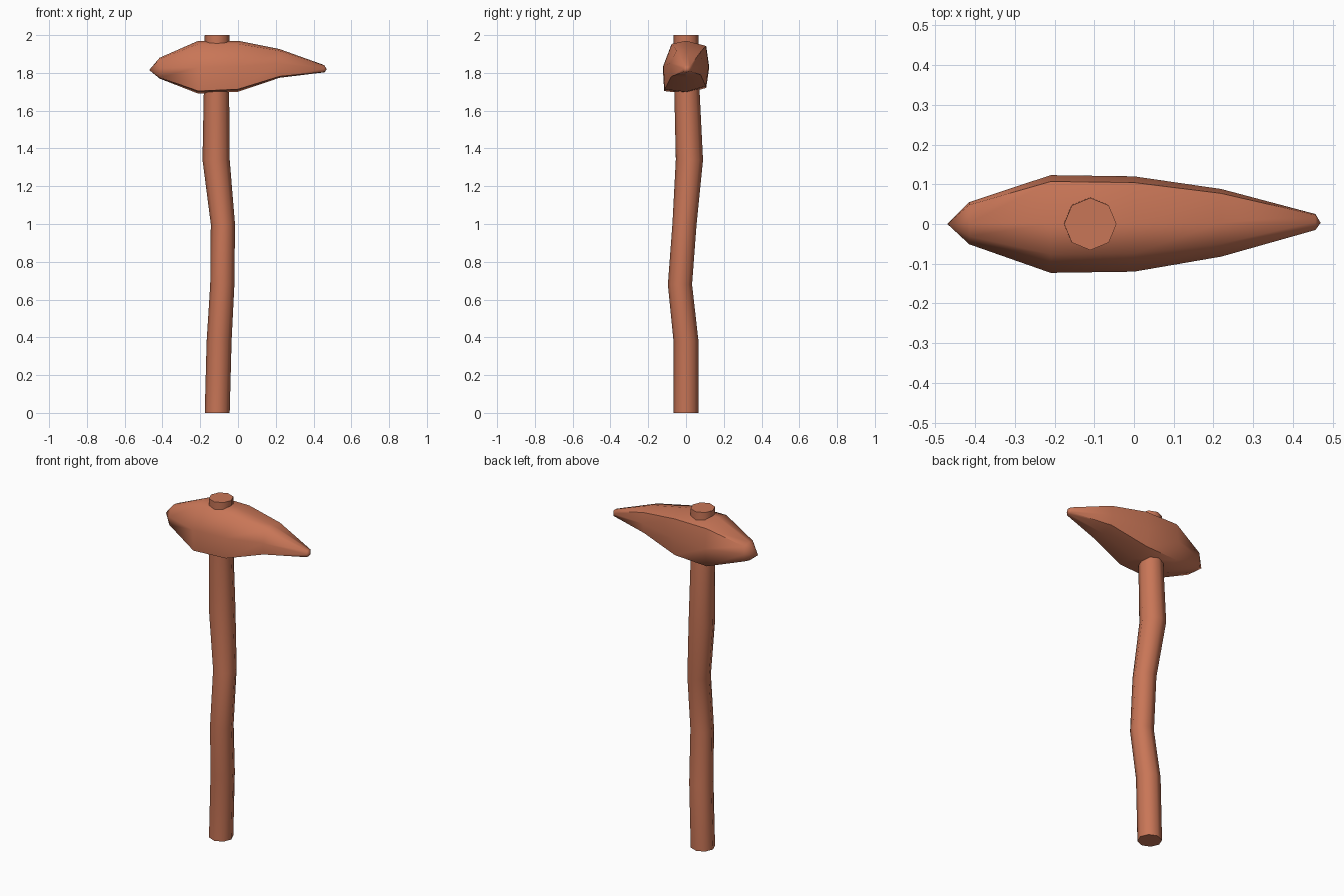
import bpy, bmesh, math

if "Cube" in bpy.data.objects:
    bpy.data.objects.remove(bpy.data.objects["Cube"])

clay = bpy.data.materials.new("terracotta")
clay.diffuse_color = (0.58, 0.18, 0.095, 1)
clay.use_nodes = True
clay.node_tree.nodes["Principled BSDF"].inputs["Base Color"].default_value = clay.diffuse_color


def loft(name, rings, start_tip=None, end_tip=None):
    """Skin equal-sized rings of points; close each end with a cap or a point."""
    bm = bmesh.new()
    loops = [[bm.verts.new(p) for p in ring] for ring in rings]
    n = len(loops[0])
    for a, b in zip(loops, loops[1:]):
        for i in range(n):
            j = (i + 1) % n
            bm.faces.new((a[i], a[j], b[j], b[i]))
    for loop, tip in ((loops[0], start_tip), (loops[-1], end_tip)):
        if tip:
            t = bm.verts.new(tip)
            for i in range(n):
                bm.faces.new((loop[i], loop[(i + 1) % n], t))
        else:
            bm.faces.new(loop)
    bmesh.ops.recalc_face_normals(bm, faces=bm.faces)
    mesh = bpy.data.meshes.new(name)
    bm.to_mesh(mesh)
    bm.free()
    mesh.materials.append(clay)
    obj = bpy.data.objects.new(name, mesh)
    bpy.context.collection.objects.link(obj)
    bpy.context.view_layer.objects.active = obj
    obj.select_set(True)
    bpy.ops.object.shade_smooth_by_angle(angle=math.radians(62))
    obj.select_set(False)
    return obj


# Crooked eight-sided handle: centre x, centre y, height, radius
path = [(-0.11, 0, 0, 0.066), (-0.10, 0, 0.38, 0.066),
        (-0.083, -0.032, 0.68, 0.064), (-0.08, -0.008, 1.0, 0.064),
        (-0.116, 0.018, 1.34, 0.072), (-0.114, 0.005, 1.70, 0.067),
        (-0.11, 0, 2.0, 0.066)]
angles = [i * math.pi / 4 for i in range(8)]
loft("handle", [[(x + r * math.cos(a), y + r * math.sin(a), z) for a in angles]
                for x, y, z, r in path])

# Head: uneven eight-point cross-section in (y, z), scaled along x
section = [(-0.62, 0.88), (0, 1), (0.87, 0.8), (1, 0),
           (0.87, -0.78), (0, -1), (-0.94, -0.9), (-1, 0)]
# x, centre y, centre z, half width, half height
stations = [(-0.415, 0.002, 1.825, 0.053, 0.055), (-0.21, 0, 1.83, 0.123, 0.14),
            (0, 0, 1.835, 0.12, 0.135), (0.22, 0.003, 1.85, 0.085, 0.076),
            (0.457, 0.005, 1.822, 0.02, 0.019)]
loft("head", [[(x, cy + w * u, cz + h * v) for u, v in section]
              for x, cy, cz, w, h in stations],
     start_tip=(-0.47, 0, 1.815), end_tip=(0.47, 0.003, 1.818))
